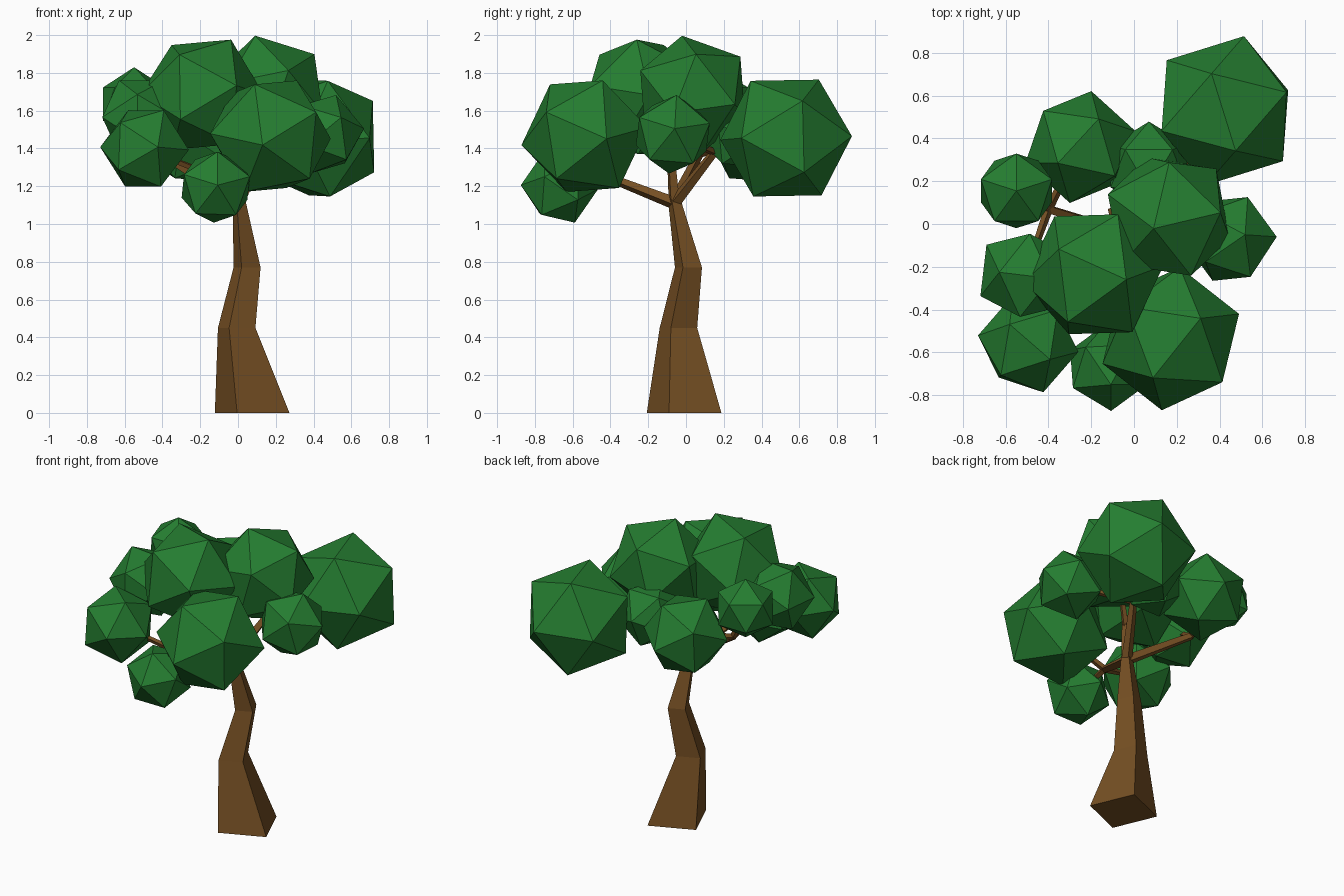
import bpy, bmesh, math
from mathutils import Vector, Matrix

if "Cube" in bpy.data.objects:
    bpy.data.objects.remove(bpy.data.objects["Cube"])


def material(name, rgb):
    m = bpy.data.materials.new(name)
    m.diffuse_color = (*rgb, 1)
    m.use_nodes = True
    m.node_tree.nodes["Principled BSDF"].inputs["Base Color"].default_value = m.diffuse_color
    return m


LEAF = material("leaf green", (0.018, 0.205, 0.030))
BARK = material("bark brown", (0.180, 0.079, 0.017))


def finish(bm, name, mat):
    bmesh.ops.recalc_face_normals(bm, faces=bm.faces[:])
    mesh = bpy.data.meshes.new(name)
    bm.to_mesh(mesh)
    bm.free()
    mesh.materials.append(mat)
    ob = bpy.data.objects.new(name, mesh)
    bpy.context.collection.objects.link(ob)
    return ob


def frame(a, b):
    """Orthonormal frame from a corner direction and a neighbouring one."""
    x = Vector(a).normalized()
    z = x.cross(Vector(b)).normalized()
    return Matrix((x, z.cross(x), z)).transposed()


def leaf_clump(name, centre, r, corner, neighbour):
    """Icosahedron turned so that one edge runs from corner to neighbour."""
    bm = bmesh.new()
    bmesh.ops.create_icosphere(bm, subdivisions=1, radius=r)
    bm.verts.ensure_lookup_table()
    v = bm.verts[0]
    w = v.link_edges[0].other_vert(v)
    rot = frame(corner, neighbour) @ frame(v.co, w.co).transposed()
    bm.transform(Matrix.Translation(centre) @ rot.to_4x4())
    return finish(bm, name, LEAF)


def loft(name, rings):
    """Skin a list of four-cornered rings and cap both ends."""
    bm = bmesh.new()
    rows = [[bm.verts.new(p) for p in ring] for ring in rings]
    for a, b in zip(rows, rows[1:]):
        for i in range(4):
            j = (i + 1) % 4
            bm.faces.new((a[i], a[j], b[j], b[i]))
    bm.faces.new(rows[0][::-1])
    bm.faces.new(rows[-1])
    return finish(bm, name, BARK)


def branch(name, start, end, r0, r1):
    start, end = Vector(start), Vector(end)
    d = (end - start).normalized()
    u = d.cross(Vector((0.3, 0.5, 0.8))).normalized()
    w = d.cross(u)
    corners = [(math.cos(k * math.pi / 2), math.sin(k * math.pi / 2)) for k in range(4)]
    return loft(name, [[p + (u * c + w * s) * r for c, s in corners]
                       for p, r in ((start, r0), (end, r1))])


# trunk: crooked four-sided taper (x, y, z, corner radius)
trunk = [(0.075, -0.01, 0, 0.213), (-0.007, -0.04, 0.45, 0.107),
         (0.048, 0.013, 0.77, 0.077), (0.005, -0.062, 1.13, 0.036)]
loft("trunk", [[(x + r * math.cos(math.radians(-22 + 90 * k)),
                 y + r * math.sin(math.radians(-22 + 90 * k)), z) for k in range(4)]
               for x, y, z, r in trunk])

# leaf clumps: centre, radius, one corner direction, a neighbouring corner direction
clumps = {
    "back_right": ((0.425, 0.53, 1.455), 0.36, (0.09, 0.35, 0.01), (-0.275, 0.23, 0)),
    "top_right": ((0.163, 0.035, 1.69), 0.32, (-0.07, -0.055, 0.30), (0, 0.25, 0.2)),
    "top_left": ((-0.19, -0.235, 1.685), 0.33, (0.153, -0.025, 0.29), (-0.18, 0.12, 0.225)),
    "front_right": ((0.172, -0.537, 1.465), 0.34, (-0.042, -0.335, -0.047), (-0.319, -0.107, 0.015)),
    "back_left": ((-0.25, 0.36, 1.46), 0.268, (0.05, 0.26, -0.03), (-0.17, 0.176, 0.11)),
    "front_left": ((-0.495, -0.56, 1.40), 0.238, (0.07, -0.224, 0.007), (0.235, -0.05, -0.007)),
    "front_low": ((-0.118, -0.67, 1.195), 0.205, (0.01, -0.19, 0.01), (0.11, -0.09, -0.15)),
    "left": ((-0.51, -0.24, 1.565), 0.23, (-0.215, -0.1, 0), (-0.18, 0.147, 0)),
    "left_high": ((-0.55, 0.155, 1.635), 0.195, (0, 0, 0.19), (0, 0.17, 0.09)),
    "right": ((0.45, -0.07, 1.475), 0.22, (0.215, 0.01, 0.03), (0.09, 0.02, 0.2)),
    "back_middle": ((0.07, 0.27, 1.48), 0.21, (0, 0.2, 0.02), (0.1, 0.1, 0.15)),
}
for key, spec in clumps.items():
    leaf_clump("leaves_" + key, *spec)

# branches: main limbs leave the trunk top, twigs run from limb ends into the clumps
crown = (0.005, -0.062, 1.11)
limbs = {
    "left": ((-0.40, 0.07, 1.37), ("left", "left_high", "back_left")),
    "front": ((-0.12, -0.42, 1.25), ("front_right", "front_left", "front_low")),
    "back": ((0.13, 0.15, 1.38), ("back_right", "right", "back_middle")),
    "upper": ((0.0, -0.08, 1.36), ("top_left", "top_right")),
}
for key, (tip, ends) in limbs.items():
    branch("branch_" + key, crown, tip, 0.034, 0.023)
    for end in ends:
        branch("twig_" + end, tip, clumps[end][0], 0.021, 0.012)
